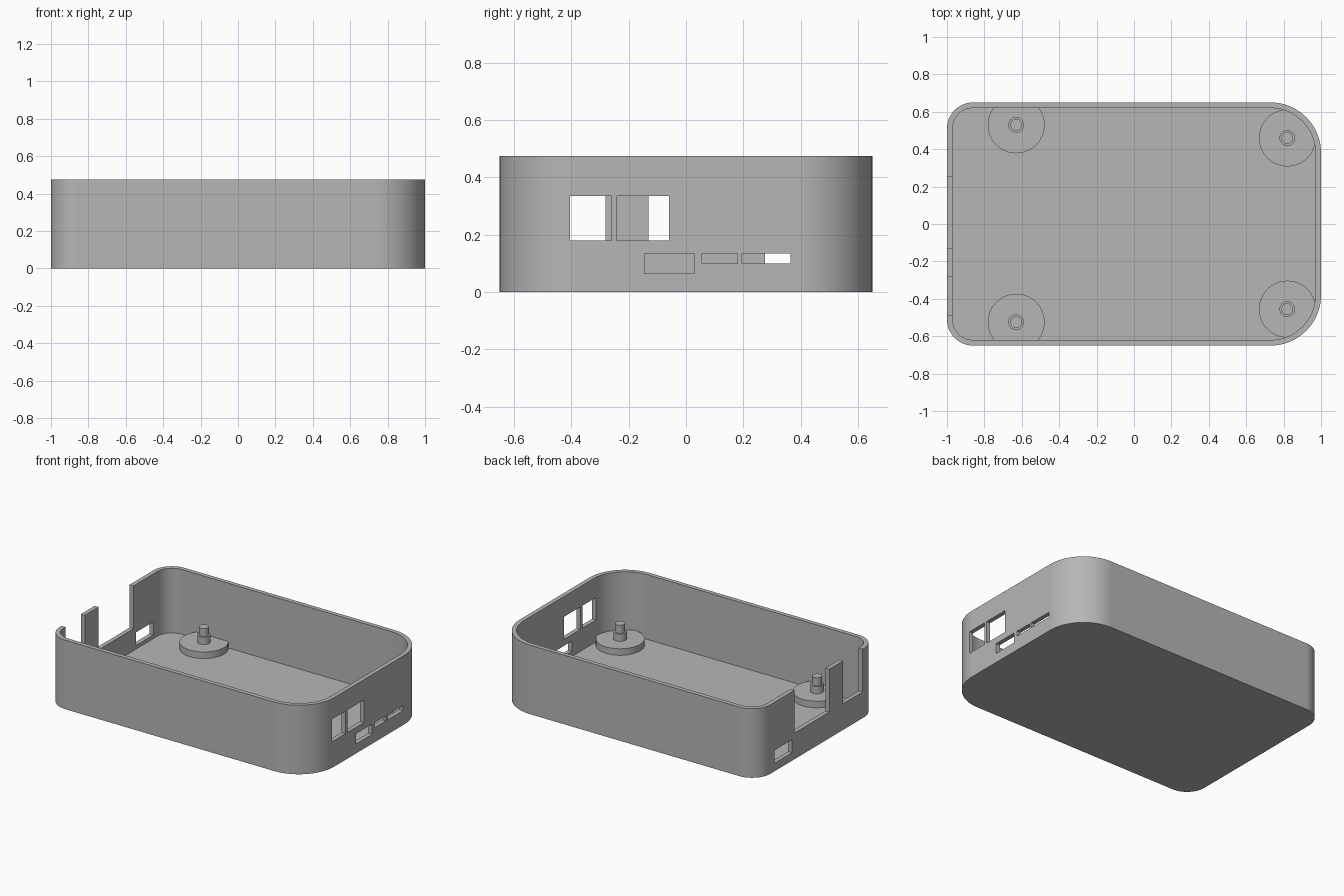
import bpy, bmesh
from math import cos, sin, pi, radians
from mathutils import Matrix, Vector

if "Cube" in bpy.data.objects:
    bpy.data.objects.remove(bpy.data.objects["Cube"], do_unlink=True)

HX, HY, HEIGHT = 1.0, 0.65, 0.475
WALL, FLOOR = 0.03, 0.03
R_LEFT, R_RIGHT = 0.14, 0.27

grey = bpy.data.materials.new("plain grey")
grey.use_nodes = True
grey.diffuse_color = (0.47, 0.47, 0.47, 1)
grey.node_tree.nodes["Principled BSDF"].inputs["Base Color"].default_value = (0.47, 0.47, 0.47, 1)


def finish(name, bm):
    bmesh.ops.recalc_face_normals(bm, faces=bm.faces)
    mesh = bpy.data.meshes.new(name)
    bm.to_mesh(mesh)
    bm.free()
    mesh.materials.append(grey)
    ob = bpy.data.objects.new(name, mesh)
    bpy.context.collection.objects.link(ob)
    return ob


def rounded_prism(name, inset, z0, z1, steps=20):
    """Upright prism with large corners on +x and small corners on -x."""
    bm = bmesh.new()
    verts = []
    for i, (sx, sy) in enumerate([(1, 1), (-1, 1), (-1, -1), (1, -1)]):
        radius = R_RIGHT if sx > 0 else R_LEFT
        cx, cy = sx * (HX - radius), sy * (HY - radius)
        for k in range(steps + 1):
            a = (i + k / steps) * pi / 2
            verts.append(bm.verts.new((cx + (radius - inset) * cos(a),
                                       cy + (radius - inset) * sin(a), z0)))
    base = bm.faces.new(verts)
    top = bmesh.ops.extrude_face_region(bm, geom=[base])["geom"]
    bmesh.ops.translate(bm, vec=(0, 0, z1 - z0),
                        verts=[g for g in top if isinstance(g, bmesh.types.BMVert)])
    if base.is_valid is False or len([f for f in bm.faces if len(f.verts) > 4]) < 2:
        bm.faces.new(verts)
    return finish(name, bm)


def box(name, x, y, z):
    bm = bmesh.new()
    lo, hi = Vector((x[0], y[0], z[0])), Vector((x[1], y[1], z[1]))
    bmesh.ops.create_cube(bm, size=1, matrix=Matrix.Translation((lo + hi) / 2)
                          @ Matrix.Diagonal((*(hi - lo), 1)))
    return finish(name, bm)


def cylinder(name, x, y, radius, z0, z1, segments=48):
    bm = bmesh.new()
    bmesh.ops.create_cone(bm, cap_ends=True, segments=segments, radius1=radius,
                          radius2=radius, depth=z1 - z0,
                          matrix=Matrix.Translation((x, y, (z0 + z1) / 2)))
    return finish(name, bm)


def carve(ob, tool, operation="DIFFERENCE"):
    mod = ob.modifiers.new("carve", "BOOLEAN")
    mod.object, mod.operation, mod.solver = tool, operation, "EXACT"
    bpy.context.view_layer.objects.active = ob
    bpy.ops.object.modifier_apply(modifier=mod.name)
    bpy.data.objects.remove(tool, do_unlink=True)


def smooth(ob):
    bpy.ops.object.select_all(action="DESELECT")
    ob.select_set(True)
    bpy.context.view_layer.objects.active = ob
    bpy.ops.object.shade_smooth_by_angle(angle=radians(30))
    ob.modifiers.new("even shading", "WEIGHTED_NORMAL").keep_sharp = True


# Open tray
tray = rounded_prism("case_tray", 0, 0, HEIGHT)
carve(tray, rounded_prism("cavity_cutter", WALL, FLOOR, HEIGHT + 0.1))

# Port openings in the +x wall: y range, z range
for y, z in [((-0.405, -0.26), (0.18, 0.335)), ((-0.24, -0.06), (0.18, 0.335)),
             ((-0.145, 0.03), (0.065, 0.135)), ((0.055, 0.18), (0.1, 0.135)),
             ((0.195, 0.365), (0.1, 0.135))]:
    carve(tray, box("port_cutter", (0.9, 1.1), y, z))

# Two open-topped notches and a small window in the -x wall
for y, z in [((-0.13, 0.25), (0.18, 0.6)), ((-0.49, -0.28), (0.18, 0.6)),
             ((0.275, 0.465), (0.055, 0.145))]:
    carve(tray, box("notch_cutter", (-1.1, -0.9), y, z))
smooth(tray)

# Stepped board mounts, with the wide base trimmed to the walls
mounts = {"left_back": (-0.63, 0.53), "left_front": (-0.63, -0.525),
          "right_back": (0.82, 0.46), "right_front": (0.82, -0.455)}
for place, (x, y) in mounts.items():
    base = cylinder("mount_base_" + place, x, y, 0.152, FLOOR - 0.01, 0.075, 64)
    carve(base, rounded_prism("trim", WALL - 0.005, 0, HEIGHT), "INTERSECT")
    smooth(base)
    smooth(cylinder("mount_post_" + place, x, y, 0.042, 0.07, 0.125))
    smooth(cylinder("mount_pin_" + place, x, y, 0.031, 0.12, 0.18))
